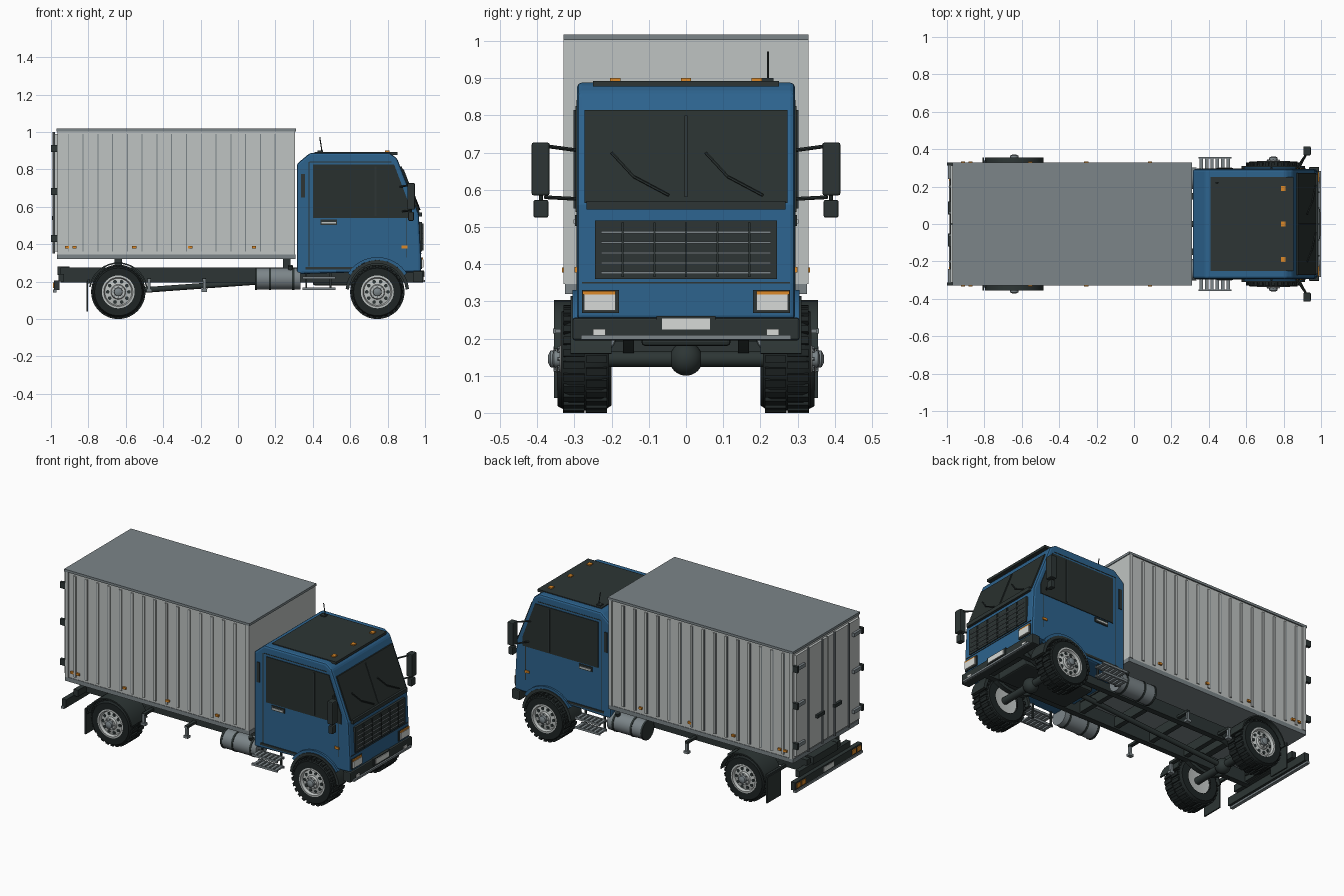
import bpy, bmesh, math
from mathutils import Vector, Matrix

old = bpy.data.objects.get("Cube")
if old:
    bpy.data.objects.remove(old, do_unlink=True)


def material(name, r, g, b):
    m = bpy.data.materials.new(name)
    m.use_nodes = True
    m.diffuse_color = (r, g, b, 1)
    m.node_tree.nodes["Principled BSDF"].inputs["Base Color"].default_value = (r, g, b, 1)
    return m


blue = material("cab blue", .026, .125, .27)
pale = material("panel light grey", .52, .55, .54)
grey = material("metal grey", .2, .235, .25)
dark = material("dark trim", .026, .036, .035)
glass = material("tinted glass", .022, .03, .028)
rubber = material("tyre rubber", .013, .018, .018)
orange = material("lamp orange", .72, .25, .02)
white = material("lamp white", .68, .7, .68)


def finish(name, mat, bm, mirror=False, smooth=False, bevel=0):
    bmesh.ops.recalc_face_normals(bm, faces=bm.faces)
    mesh = bpy.data.meshes.new(name)
    bm.to_mesh(mesh)
    bm.free()
    mesh.materials.append(mat)
    if smooth:
        for p in mesh.polygons:
            p.use_smooth = True
        mesh.set_sharp_from_angle(angle=math.radians(35))
    ob = bpy.data.objects.new(name, mesh)
    bpy.context.collection.objects.link(ob)
    if bevel:
        mod = ob.modifiers.new("Bevel", "BEVEL")
        mod.width, mod.segments = bevel, 2
    if mirror:
        ob.modifiers.new("Mirror", "MIRROR").use_axis = (False, True, False)
    return ob


def boxes(name, mat, extents, mirror=False, bevel=0):
    """Each extent is x0, x1, y0, y1, z0, z1."""
    bm = bmesh.new()
    for x0, x1, y0, y1, z0, z1 in extents:
        size = Matrix.Diagonal((x1 - x0, y1 - y0, z1 - z0, 1))
        place = Matrix.Translation(((x0 + x1) / 2, (y0 + y1) / 2, (z0 + z1) / 2))
        bmesh.ops.create_cube(bm, size=1, matrix=place @ size)
    return finish(name, mat, bm, mirror, bevel=bevel)


def rods(name, mat, radius, pairs, mirror=False, sides=8):
    bm = bmesh.new()
    for a, b in pairs:
        a, b = Vector(a), Vector(b)
        turn = (b - a).to_track_quat("Z", "Y").to_matrix().to_4x4()
        bmesh.ops.create_cone(bm, cap_ends=True, segments=sides, radius1=radius, radius2=radius,
                              depth=(b - a).length, matrix=Matrix.Translation((a + b) / 2) @ turn)
    return finish(name, mat, bm, mirror, smooth=True)


def prism(name, mat, outline, y0, y1, mirror=False, bevel=0, smooth=False):
    """Side outline in x and z, extruded across y."""
    bm = bmesh.new()
    face = bm.faces.new([bm.verts.new((x, y0, z)) for x, z in outline])
    new = bmesh.ops.extrude_face_region(bm, geom=[face])["geom"]
    bmesh.ops.translate(bm, vec=(0, y1 - y0, 0), verts=[v for v in new if isinstance(v, bmesh.types.BMVert)])
    return finish(name, mat, bm, mirror, smooth, bevel)


def arc(cx, cz, r, start, end, steps=16):
    angles = [math.radians(start + (end - start) * i / steps) for i in range(steps + 1)]
    return [(cx + r * math.cos(a), cz + r * math.sin(a)) for a in angles]


def arch(name, mat, cx, cz, inner, outer, y0, y1, start, end):
    prism(name, mat, arc(cx, cz, inner, start, end) + arc(cx, cz, outer, end, start), y0, y1, True, smooth=True)


def lathe(name, mat, cx, cz, profile, sides=32):
    """Profile of radius and y, turned about the axle."""
    bm = bmesh.new()
    verts = [bm.verts.new((cx + r, y, cz)) for r, y in profile]
    edges = [bm.edges.new(pair) for pair in zip(verts, verts[1:])]
    bmesh.ops.spin(bm, geom=verts + edges, cent=(cx, 0, cz), axis=(0, 1, 0), angle=math.tau, steps=sides)
    bmesh.ops.remove_doubles(bm, verts=bm.verts, dist=.0005)
    finish(name, mat, bm, True, True)


# Wheels
AXLE = .145
for end, cx, y0, y1 in (("front", .745, .207, .335), ("rear", -.64, .2, .345)):
    lathe(end + "_tyre", rubber, cx, AXLE, [(.08, y0), (.125, y0), (.138, y0 + .02), (.138, y1 - .02),
                                            (.127, y1), (.085, y1), (.08, y1 - .02)])
    lathe(end + "_rim", pale, cx, AXLE, [(0, y0 + .02), (.08, y0 + .01), (.088, y1 + .001), (.078, y1 + .002),
                                         (.072, y1 - .015), (.04, y1 - .008), (.036, y1 + .005), (0, y1 + .005)])
    lathe(end + "_hub", grey, cx, AXLE, [(.024, y1), (.022, y1 + .02), (.01, y1 + .026), (0, y1 + .026)], 16)
    bm = bmesh.new()
    for i in range(52):
        side = i % 2
        y = (y0 + y1) / 2 + (.03 if side else -.03)
        spin = Matrix.Translation((cx, y, AXLE)) @ Matrix.Rotation(math.tau * i / 52, 4, "Y")
        bmesh.ops.create_cube(bm, size=1, matrix=spin @ Matrix.Translation((.138, 0, 0)) @ Matrix.Diagonal((.014, .056, .02, 1)))
    finish(end + "_tread", rubber, bm, True)
    ring = arc(cx, AXLE, .057, 0, 360, 10)[:-1]
    rods(end + "_rim_holes", dark, .01, [((x, y1 - .02, z), (x, y1 - .009, z)) for x, z in ring], True, 10)
    studs = arc(cx, AXLE, .03, 0, 360, 8)[:-1]
    rods(end + "_wheel_studs", grey, .004, [((x, y1, z), (x, y1 + .011, z)) for x, z in studs], True, 6)
    rods(end + "_axle", dark, .022, [((cx, -y0 - .03, AXLE), (cx, y0 + .03, AXLE))], sides=12)
    bm = bmesh.new()
    bmesh.ops.create_uvsphere(bm, u_segments=20, v_segments=12, radius=.045, matrix=Matrix.Translation((cx, 0, AXLE)))
    finish(end + "_differential", dark, bm, smooth=True)
    prism(end + "_leaf_spring", dark, arc(cx, .4, .24, 225, 315) + arc(cx, .4, .22, 315, 225), .14, .17, True)

arch("front_fender", dark, .745, AXLE, .152, .17, .2, .31, 5, 175)
arch("rear_fender", dark, -.64, AXLE, .15, .158, .2, .355, 10, 170)
boxes("mud_flap", dark, [(-.81, -.802, .22, .355, .04, .2)], True)
boxes("mud_flap_bracket", dark, [(-.805, -.79, .14, .34, .19, .21)], True)

# Chassis
boxes("chassis_rail", dark, [(-.95, .95, .13, .165, .195, .275)], True)
boxes("cross_members", dark, [(x, x + .03, -.14, .14, .205, .265) for x in (-.94, -.75, -.5, -.25, 0, .25, .5, .9)])
boxes("body_mounts", dark, [(x, x + .04, -.2, .2, .27, .325) for x in (-.66, .24)])
rods("drive_shaft", dark, .015, [((-.64, 0, AXLE), (.4, 0, .22))], sides=12)
boxes("engine_block", dark, [(.4, .88, -.12, .12, .18, .34)], bevel=.01)
boxes("underrun_bracket", grey, [e for x in (-.475, -.18) for e in
      ((x - .008, x + .008, .24, .255, .145, .215), (x - .015, x + .015, .235, .26, .145, .16))], True)
boxes("underrun_arm", dark, [(x - .01, x + .01, .16, .255, .205, .22) for x in (-.475, -.18)], True)

# Fuel tanks and steps
rods("fuel_tank", grey, .058, [((.1, .245, .215), (.335, .245, .215))], True, 24)
rods("tank_straps", dark, .061, [((x, .245, .215), (x + .012, .245, .215)) for x in (.09, .165, .29)], True, 24)
rods("tank_cap", dark, .014, [((.28, .265, .26), (.28, .275, .285))], True, 12)
slats = [(.35 + .029 * i, .368 + .029 * i, .29, .352, z, z + .01) for i in range(6) for z in (.157, .215)]
frames = [(.345, .52, y, y + .008, z, z + .014) for y in (.285, .35) for z in (.155, .213)]
boxes("cab_steps", grey, slats + frames, True)
boxes("step_hangers", dark, [(x, x + .01, .275, .285, .155, .25) for x in (.36, .49)], True)

# Rear bumper and lamps
boxes("rear_bumper", dark, [(-.985, -.955, -.33, .33, .155, .205), (-.96, -.93, -.25, .25, .2, .24),
                            (-.965, -.9, -.12, .12, .235, .28)])
boxes("rear_bumper_strip", grey, [(-.99, -.97, -.33, .33, .143, .158)])
boxes("tail_lamp", orange, [(-.99, -.98, .23, .27, .167, .195), (-.99, -.98, .28, .315, .167, .195)], True)
boxes("rear_plate", white, [(-.988, -.98, -.05, .05, .167, .195)])

# Cargo box
boxes("cargo_body", pale, [(-.965, .305, -.322, .322, .34, 1.005)])
boxes("cargo_roof", grey, [(-.97, .31, -.33, .33, 1.003, 1.018)])
boxes("cargo_floor", grey, [(-.968, .308, -.325, .325, .32, .346)])
boxes("cargo_corner_post", pale, [(x, x + .022, .31, .329, .346, 1.003) for x in (-.965, .283)], True)
ribs = [-.905 + .079 * i for i in range(15)]
boxes("cargo_ribs", pale, [(x, x + .014, .32, .329, .36, .99) for x in ribs], True)
boxes("cargo_seams", grey, [(x - .005, x, .32, .325, .36, .99) for x in ribs], True)
boxes("side_marker", orange, [(x - .011, x + .011, .32, .333, .378, .391) for x in (-.915, -.875, -.555, -.255, .085)], True)
boxes("cargo_door", pale, [(-.98, -.963, .004, .312, .36, .99)], True)
boxes("door_seam", dark, [(-.975, -.964, -.006, .006, .36, .99)])
rods("lock_rod", grey, .006, [((-.985, y, .35), (-.985, y, 1)) for y in (.06, .2)], True)
boxes("door_hinge", grey, [(-.995, -.975, .24, .328, z, z + .022) for z in (.42, .67, .9)], True)
boxes("hinge_knuckle", dark, [(-1, -.966, .312, .329, z - .008, z + .03) for z in (.42, .67, .9)], True)
boxes("lock_handle", dark, [(-.995, -.98, .05, .12, .53, .55)], True)

# Cab shell with wheel arches in its outline
shell = [(.315, .24), (.315, .83), (.385, .888), (.81, .888), (.85, .86), (.967, .56), (.978, .35), (.978, .25)]
prism("cab", blue, shell + arc(.745, AXLE, .172, 37, 143), -.293, .293, bevel=.012)
arch("cab_arch_lip", blue, .745, AXLE, .17, .186, .28, .305, 32, 148)
boxes("cab_sill", dark, [(.36, .62, .29, .297, .264, .278)], True)
boxes("cab_door_seams", dark, [(.377, .381, .29, .295, .28, .84), (.381, .82, .29, .295, .838, .842),
                               (.9, .904, .29, .295, .33, .54)], True)
prism("side_window", glass, [(.4, .54), (.4, .825), (.835, .825), (.92, .6), (.92, .54)], .29, .297, True)
boxes("window_divider", dark, [(.73, .74, .29, .302, .55, .815)], True)
boxes("cab_vent", dark, [(.337, .357, .29, .298, .65, .775)], True)
boxes("door_handle", dark, [(.44, .53, .29, .299, .503, .532)], True)
boxes("door_handle_grip", pale, [(.447, .523, .29, .303, .51, .52)], True)
boxes("cab_indicator", orange, [(.875, .905, .29, .3, .378, .392)], True)

# Roof
boxes("roof_panel", dark, [(.41, .852, -.25, .25, .878, .893)])
boxes("roof_lamps", orange, [(.785, .81, y - .014, y + .014, .89, .9) for y in (-.19, 0, .19)])
boxes("antenna_base", dark, [(.425, .455, .205, .235, .89, .9)])
rods("antenna", dark, .003, [((.45, .22, .89), (.437, .22, .972))], sides=6)


# Windscreen and wipers follow the sloping front
def slope(z, out=0):
    return .967 - (z - .56) * .39 + out


prism("windscreen", glass, [(slope(.565), .565), (slope(.565, .008), .565), (slope(.815, .008), .815),
                            (slope(.815), .815)], -.273, .273)
prism("windscreen_divider", dark, [(slope(.58), .58), (slope(.58, .013), .58), (slope(.8, .013), .8),
                                   (slope(.8), .8)], -.004, .004)
boxes("windscreen_sill", dark, [(.95, .984, -.268, .268, .547, .57)])
wipers = []
for y in (-.14, .113):
    tip, bend, base = [(slope(z, .014), y + dy, z) for dy, z in ((-.06, .7), (0, .635), (.094, .585))]
    wipers += [(tip, bend), (bend, base)]
rods("wipers", dark, .004, wipers, sides=6)

# Grille and lamps
boxes("grille", dark, [(.95, .984, -.245, .245, .36, .518)])
boxes("grille_slats", grey, [(.98, .989, -.228, .228, z, z + .006) for z in (.374, .4, .427, .455, .483)])
boxes("grille_uprights", dark, [(.98, .991, y - .003, y + .003, .365, .512) for y in (-.17, -.085, 0, .085, .17)])
boxes("front_panel_seam", dark, [(.97, .981, -.28, .28, .348, .352)])
boxes("headlamp_housing", dark, [(.95, .984, .18, .28, .268, .33)], True)
boxes("headlamp", white, [(.96, .992, .19, .274, .276, .318)], True)
boxes("turn_signal", orange, [(.96, .99, .19, .278, .318, .328)], True)

# Front bumper
boxes("front_bumper", dark, [(.935, .99, -.305, .305, .195, .256)], bevel=.006)
boxes("bumper_strip", grey, [(.97, 1, -.283, .283, .197, .209)])
boxes("fog_lamp", white, [(.98, .995, .217, .25, .209, .226)], True)
boxes("plate_holder", dark, [(.97, .994, -.08, .08, .218, .26)])
boxes("front_plate", white, [(.99, .998, -.065, .065, .224, .254)])

# Mirrors
boxes("mirror", dark, [(.905, .945, .367, .415, .585, .727), (.91, .94, .37, .41, .525, .573)], True, bevel=.005)
rods("mirror_arms", dark, .005, [((.86, .285, .705), (.925, .38, .718)), ((.875, .285, .575), (.925, .38, .58)),
                                 ((.925, .39, .54), (.925, .39, .7))], True)
